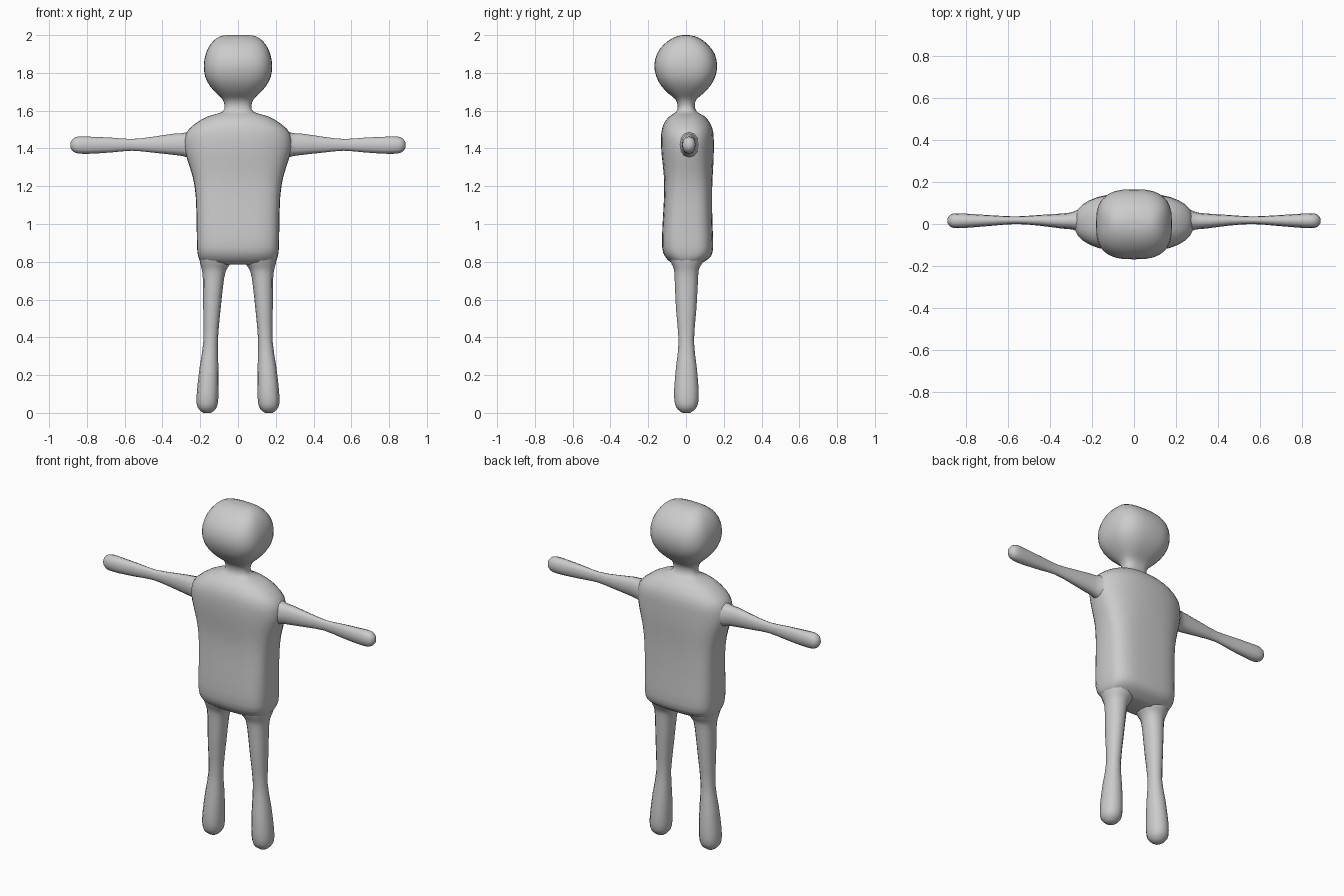
import bpy, bmesh
from math import sin, cos, pi, copysign


def spow(v, p):
    return copysign(abs(v) ** p, v)


def refine(rings, steps):
    """Catmull-Rom interpolation between the key rings."""
    out = []
    for i in range(len(rings) - 1):
        p0, p1 = rings[max(i - 1, 0)], rings[i]
        p2, p3 = rings[i + 1], rings[min(i + 2, len(rings) - 1)]
        for s in range(steps):
            t = s / steps
            out.append([0.5 * (2 * b + (c - a) * t + (2 * a - 5 * b + 4 * c - d) * t * t
                               + (3 * b - a - 3 * c + d) * t ** 3)
                        for a, b, c, d in zip(p0, p1, p2, p3)])
    return out + [rings[-1]]


def loft(name, rings, sides, axis='Z', steps=2, mirror=False):
    """rings: position along axis, centre u, half u, v min, v max, squareness."""
    bm = bmesh.new()
    loops = []
    for pos, cu, ru, v0, v1, n in refine(rings, steps):
        loop = []
        for k in range(sides):
            a = 2 * pi * k / sides
            u = cu + ru * spow(cos(a), 2 / n)
            v = (v0 + v1) / 2 + (v1 - v0) / 2 * spow(sin(a), 2 / n)
            loop.append(bm.verts.new((u, v, pos) if axis == 'Z' else (pos, v, u)))
        loops.append(loop)
    for a, b in zip(loops, loops[1:]):
        for k in range(sides):
            j = (k + 1) % sides
            bm.faces.new((a[k], a[j], b[j], b[k]))
    bm.faces.new(loops[0])
    bm.faces.new(loops[-1])
    bmesh.ops.recalc_face_normals(bm, faces=bm.faces)
    for f in bm.faces:
        f.smooth = True
    me = bpy.data.meshes.new(name)
    bm.to_mesh(me)
    bm.free()
    ob = bpy.data.objects.new(name, me)
    bpy.context.collection.objects.link(ob)
    if mirror:
        ob.modifiers.new("mirror", 'MIRROR')
    return ob


# Torso, neck and head in one continuous skin
loft("body", [
    (0.785, 0, 0.150, -0.055, 0.065, 2.6),
    (0.800, 0, 0.195, -0.085, 0.095, 2.8),
    (0.830, 0, 0.211, -0.112, 0.132, 3.2),
    (0.880, 0, 0.217, -0.127, 0.144, 3.5),
    (1.000, 0, 0.219, -0.124, 0.140, 3.5),
    (1.150, 0, 0.224, -0.116, 0.138, 3.4),
    (1.250, 0, 0.240, -0.117, 0.141, 3.0),
    (1.340, 0, 0.268, -0.126, 0.146, 2.6),
    (1.410, 0, 0.285, -0.132, 0.147, 2.4),
    (1.480, 0, 0.276, -0.131, 0.145, 2.4),
    (1.530, 0, 0.228, -0.118, 0.130, 2.4),
    (1.570, 0, 0.160, -0.088, 0.098, 2.4),
    (1.592, 0, 0.085, -0.054, 0.060, 2.6),
    (1.625, 0, 0.071, -0.044, 0.046, 2.6),
    (1.660, 0, 0.082, -0.056, 0.056, 2.6),
    (1.690, 0, 0.112, -0.092, 0.090, 2.6),
    (1.730, 0, 0.148, -0.130, 0.128, 2.7),
    (1.780, 0, 0.174, -0.157, 0.155, 2.8),
    (1.840, 0, 0.181, -0.168, 0.165, 2.8),
    (1.900, 0, 0.171, -0.154, 0.152, 2.8),
    (1.950, 0, 0.147, -0.118, 0.116, 2.8),
    (1.985, 0, 0.112, -0.070, 0.070, 2.6),
    (1.998, 0, 0.075, -0.030, 0.030, 2.4),
    (2.000, 0, 0.040, -0.012, 0.012, 2.2),
], sides=32)

# Legs, flared into the hips
loft("legs", [
    (0.825, 0.118, 0.088, -0.090, 0.100, 2.4),
    (0.790, 0.120, 0.080, -0.077, 0.085, 2.4),
    (0.760, 0.126, 0.066, -0.064, 0.068, 2.3),
    (0.710, 0.130, 0.056, -0.060, 0.064, 2.2),
    (0.550, 0.138, 0.046, -0.053, 0.055, 2.2),
    (0.380, 0.145, 0.038, -0.039, 0.042, 2.2),
    (0.250, 0.153, 0.049, -0.052, 0.056, 2.2),
    (0.120, 0.160, 0.057, -0.063, 0.067, 2.2),
    (0.050, 0.163, 0.056, -0.059, 0.064, 2.2),
    (0.018, 0.163, 0.043, -0.043, 0.047, 2.2),
    (0.000, 0.163, 0.020, -0.018, 0.022, 2.0),
], sides=12, mirror=True)

# Arms, stretched straight out
loft("arms", [
    (0.250, 1.420, 0.074, -0.045, 0.078, 2.2),
    (0.290, 1.420, 0.061, -0.027, 0.058, 2.2),
    (0.340, 1.422, 0.056, -0.022, 0.050, 2.2),
    (0.450, 1.420, 0.042, -0.008, 0.043, 2.2),
    (0.560, 1.419, 0.031, 0.000, 0.036, 2.2),
    (0.670, 1.418, 0.039, -0.008, 0.041, 2.2),
    (0.780, 1.417, 0.045, -0.017, 0.048, 2.2),
    (0.845, 1.418, 0.045, -0.020, 0.051, 2.2),
    (0.872, 1.418, 0.034, -0.013, 0.045, 2.2),
    (0.886, 1.418, 0.016, 0.004, 0.028, 2.0),
], sides=12, axis='X', mirror=True)
